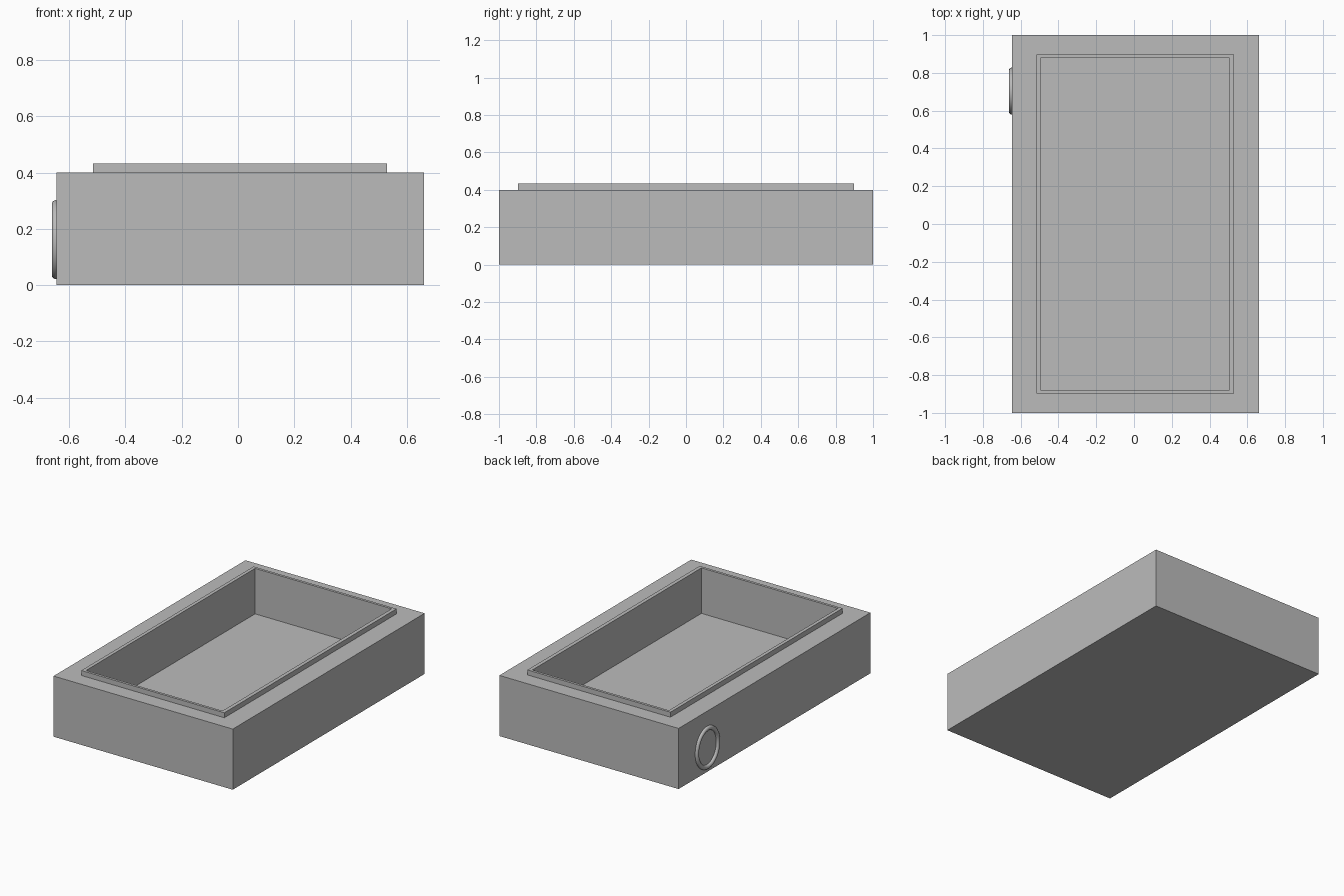
import bpy
import bmesh
import math

cube = bpy.data.objects.get("Cube")
if cube:
    bpy.data.objects.remove(cube, do_unlink=True)

grey = bpy.data.materials.new("plain_grey")
grey.use_nodes = True
colour = (0.5, 0.5, 0.5, 1)
grey.diffuse_color = colour
grey.node_tree.nodes["Principled BSDF"].inputs["Base Color"].default_value = colour


def finish(name, bm):
    bmesh.ops.recalc_face_normals(bm, faces=bm.faces)
    mesh = bpy.data.meshes.new(name)
    bm.to_mesh(mesh)
    bm.free()
    mesh.materials.append(grey)
    obj = bpy.data.objects.new(name, mesh)
    bpy.context.collection.objects.link(obj)
    return obj


# Open box: nested rectangles (x centre, half width, half depth, height)
# bridged from the outer base, over the rim, down to the tray floor
RINGS = [
    (0.008, 0.654, 1.0, 0.0),
    (0.008, 0.654, 1.0, 0.40),
    (0.007, 0.522, 0.898, 0.40),
    (0.007, 0.522, 0.898, 0.433),
    (0.006, 0.498, 0.881, 0.433),
    (0.006, 0.498, 0.881, 0.133),
]
bm = bmesh.new()
loops = []
for cx, hx, hy, z in RINGS:
    corners = ((-1, -1), (1, -1), (1, 1), (-1, 1))
    loops.append([bm.verts.new((cx + sx * hx, sy * hy, z)) for sx, sy in corners])
for low, high in zip(loops, loops[1:]):
    for i in range(4):
        j = (i + 1) % 4
        bm.faces.new((low[i], low[j], high[j], high[i]))
bm.faces.new(loops[0])
bm.faces.new(loops[-1])
finish("open_box_with_rim", bm)

# Oval ring half sunk into the side wall
SEGMENTS, SIDES, TUBE = 64, 16, 0.014
bm = bmesh.new()
grid = []
for i in range(SEGMENTS):
    a = math.tau * i / SEGMENTS
    row = []
    for k in range(SIDES):
        t = math.tau * k / SIDES
        out = TUBE * math.cos(t)
        row.append(bm.verts.new((-0.648 + TUBE * math.sin(t),
                                 0.704 + (0.110 + out) * math.cos(a),
                                 0.162 + (0.126 + out) * math.sin(a))))
    grid.append(row)
for i in range(SEGMENTS):
    here, there = grid[i], grid[(i + 1) % SEGMENTS]
    for k in range(SIDES):
        n = (k + 1) % SIDES
        bm.faces.new((here[k], there[k], there[n], here[n])).smooth = True
finish("side_ring", bm)
